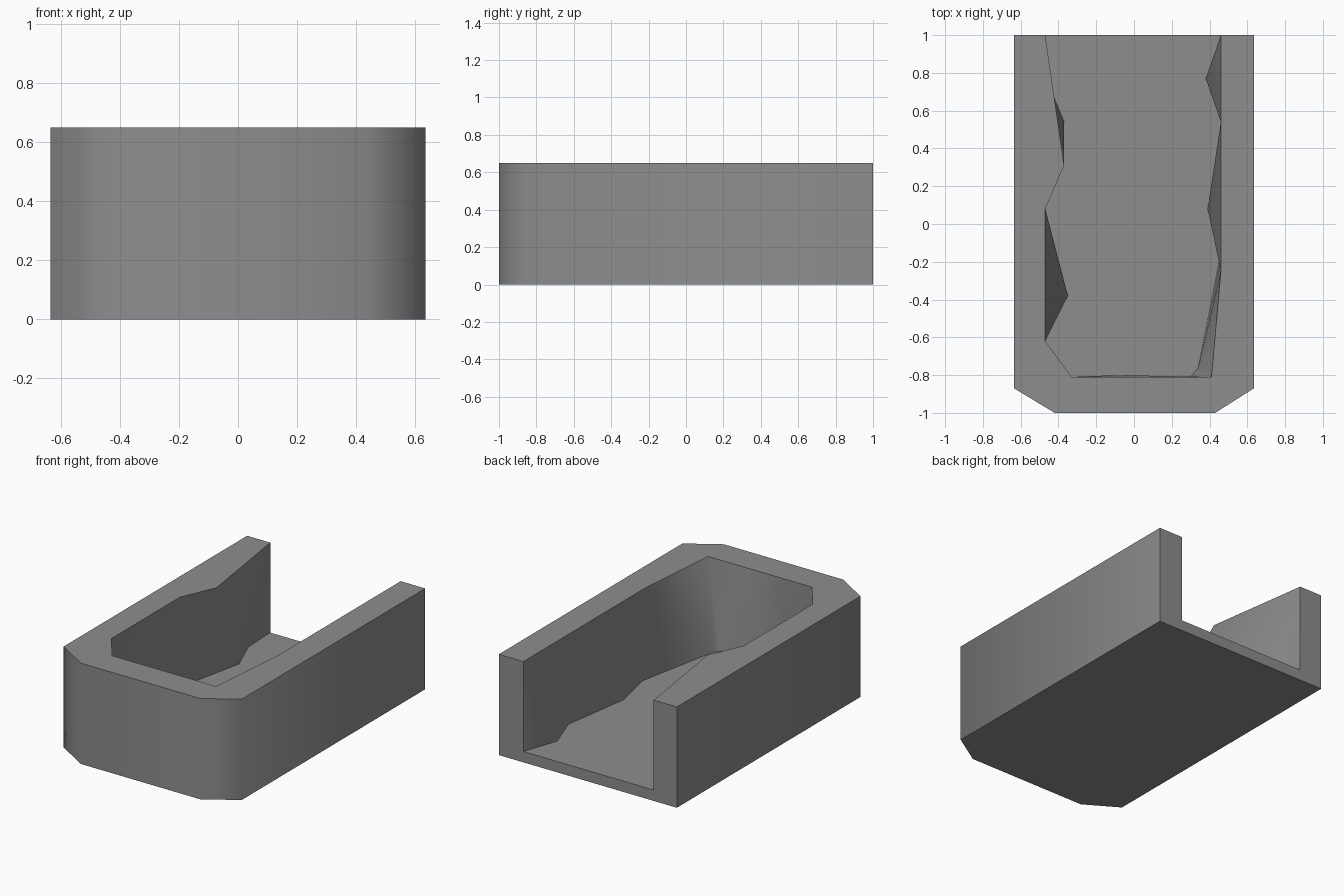
import bpy, bmesh, math

cube = bpy.data.objects.get("Cube")
if cube:
    bpy.data.objects.remove(cube, do_unlink=True)

HEIGHT, FLOOR = 0.65, 0.07

# Plan outlines, running from the back right corner round the front to the back left
outer = [(-.635, 1), (-.635, -.87), (-.42, -1), (.43, -1), (.635, -.87), (.635, 1)]
rim = [(-.47, 1), (-.37, .31), (-.47, .08), (-.47, -.62), (-.33, -.81),
       (.41, -.81), (.46, -.25), (.46, .54), (.46, 1)]
foot = [(-.47, 1), (-.46, .76), (-.37, .54), (-.47, .08), (-.35, -.38), (-.47, -.62),
        (-.33, -.81), (-.09, -.8), (.3, -.81), (.34, -.76), (.45, -.2), (.39, .08),
        (.46, .54), (.38, .77), (.46, 1)]

bm = bmesh.new()


def path(points, z):
    return [bm.verts.new((x, y, z)) for x, y in points]


def stitch(a, b):
    """Join two open paths with triangles, taking the shorter diagonal each time."""
    i = j = 0
    while i < len(a) - 1 or j < len(b) - 1:
        step_a = (a[i + 1].co - b[j].co).length if i < len(a) - 1 else math.inf
        step_b = (b[j + 1].co - a[i].co).length if j < len(b) - 1 else math.inf
        if step_a < step_b:
            bm.faces.new((a[i], a[i + 1], b[j]))
            i += 1
        else:
            bm.faces.new((a[i], b[j + 1], b[j]))
            j += 1


base = path(outer, 0)
top = path(outer, HEIGHT)
inner_top = path(rim, HEIGHT)
inner_foot = path(foot, FLOOR)

# Outer walls and the uneven inner wall
for k in range(len(outer) - 1):
    bm.faces.new((base[k], base[k + 1], top[k + 1], top[k]))
stitch(inner_top, inner_foot)

# Underside, cavity floor, rim and open back end
bm.faces.new(base)
bm.faces.new(inner_foot)
bm.faces.new(top + inner_top[::-1])
bm.faces.new((base[0], top[0], inner_top[0], inner_foot[0],
              inner_foot[-1], inner_top[-1], top[-1], base[-1]))
bmesh.ops.recalc_face_normals(bm, faces=bm.faces)

mesh = bpy.data.meshes.new("open_trough")
bm.to_mesh(mesh)
bm.free()
trough = bpy.data.objects.new("open_trough", mesh)
bpy.context.collection.objects.link(trough)

# Plain grey
grey = bpy.data.materials.new("grey")
grey.use_nodes = True
grey.diffuse_color = (.27, .27, .27, 1)
grey.node_tree.nodes["Principled BSDF"].inputs["Base Color"].default_value = (.27, .27, .27, 1)
mesh.materials.append(grey)

# Soft vertical corners, crisp rim and floor edges
bpy.ops.object.select_all(action='DESELECT')
trough.select_set(True)
bpy.context.view_layer.objects.active = trough
bpy.ops.object.shade_smooth_by_angle(angle=math.radians(65))
